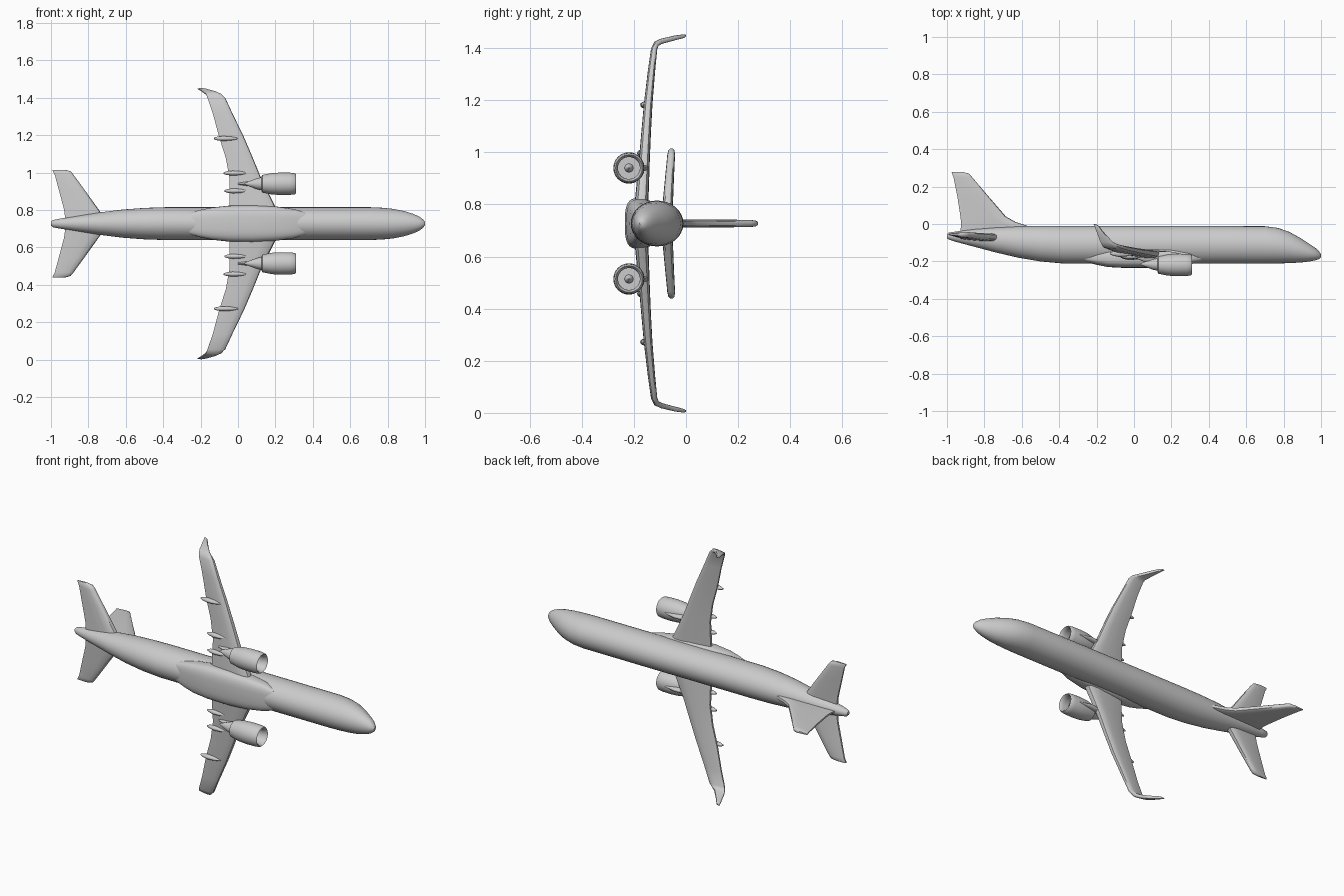
import bpy, bmesh, math
from mathutils import Vector

CZ = 0.727  # height of the fuselage axis
grey = bpy.data.materials.new("light grey")
grey.diffuse_color = (0.6, 0.6, 0.6, 1)


def loft(name, rings, closed=False, angle=40):
    """Skin a list of equal-length point rings; cap the ends unless closed into a loop."""
    bm = bmesh.new()
    vs = [[bm.verts.new(p) for p in r] for r in rings]
    n = len(vs[0])
    pairs = list(zip(vs, vs[1:])) + ([(vs[-1], vs[0])] if closed else [])
    for a, b in pairs:
        for i in range(n):
            j = (i + 1) % n
            bm.faces.new((a[i], a[j], b[j], b[i]))
    if not closed:
        bm.faces.new(vs[0])
        bm.faces.new(vs[-1])
    bmesh.ops.recalc_face_normals(bm, faces=bm.faces)
    me = bpy.data.meshes.new(name)
    bm.to_mesh(me)
    bm.free()
    me.materials.append(grey)
    ob = bpy.data.objects.new(name, me)
    bpy.context.collection.objects.link(ob)
    bpy.ops.object.select_all(action='DESELECT')
    bpy.context.view_layer.objects.active = ob
    ob.select_set(True)
    bpy.ops.object.shade_smooth_by_angle(angle=math.radians(angle))
    return ob


def ring(x, y, z, ry, rz, n=32, power=1.0):
    """Rounded cross-section across the x axis."""
    pts = []
    for i in range(n):
        a = 2 * math.pi * i / n
        c, s = math.cos(a), math.sin(a)
        pts.append((x, y + ry * math.copysign(abs(c) ** power, c),
                    z + rz * math.copysign(abs(s) ** power, s)))
    return pts


def body(name, rows, z, power=1.0, n=32):
    """rows: x, top y, bottom y, half width"""
    return loft(name, [ring(x, (t + b) / 2, z, (t - b) / 2, w, n, power)
                       for x, t, b, w in rows])


FOIL = [(0, 0), (.02, .28), (.1, .46), (.3, .5), (.6, .4), (.9, .24), (1, .15),
        (1, -.15), (.9, -.24), (.6, -.4), (.3, -.5), (.1, -.46), (.02, -.28)]


def surface(name, rows, side=1, fin=False):
    """rows: leading x, trailing x, y, distance from axis, thickness, thickness lean"""
    rings = []
    for le, te, y, d, t, lean in rows:
        r = []
        for u, v in FOIL:
            x = le + (te - le) * u
            if fin:
                r.append((x, y, CZ + v * t))
            else:
                r.append((x, y + v * t * math.cos(lean),
                          CZ + side * (d - v * t * math.sin(lean))))
        rings.append(r)
    return loft(name, rings)


# Fuselage with drooped nose and upswept tail
body("fuselage", [
    (1.0, -.162, -.178, .008), (.99, -.147, -.187, .022), (.97, -.128, -.194, .037),
    (.94, -.108, -.2, .051), (.89, -.075, -.206, .067), (.83, -.042, -.209, .079),
    (.77, -.021, -.211, .085), (.7, -.012, -.212, .088), (.3, -.01, -.212, .088),
    (-.1, -.01, -.212, .088), (-.38, -.01, -.211, .088), (-.5, -.01, -.2, .084),
    (-.62, -.012, -.18, .075), (-.74, -.018, -.152, .06), (-.86, -.028, -.12, .042),
    (-.95, -.04, -.096, .027), (-.99, -.046, -.083, .019), (-1.0, -.055, -.075, .01)], CZ)

# Belly fairing around the wing root
body("belly_fairing", [
    (.36, -.15, -.2, .06), (.3, -.13, -.216, .078), (.2, -.12, -.229, .092),
    (.08, -.12, -.235, .098), (-.05, -.12, -.235, .096), (-.14, -.13, -.23, .086),
    (-.2, -.14, -.218, .074), (-.27, -.15, -.2, .055)], CZ, power=.65)

# Fin with a curved dorsal root
surface("fin", [
    (-.5, -.93, -.05, 0, .03, 0), (-.57, -.925, -.01, 0, .03, 0),
    (-.635, -.925, .012, 0, .032, 0), (-.685, -.928, .04, 0, .032, 0),
    (-.78, -.945, .15, 0, .03, 0), (-.865, -.965, .25, 0, .027, 0),
    (-.88, -.972, .268, 0, .022, 0), (-.91, -.975, .277, 0, .01, 0)], fin=True)

for side, tag in ((1, "left"), (-1, "right")):
    # Wing that bends up into a swept winglet
    surface(tag + "_wing", [
        (.24, -.04, -.175, 0, .055, 0), (.2, -.045, -.17, .09, .052, 0),
        (.125, -.045, -.16, .24, .042, 0), (.08, -.065, -.153, .35, .037, 0),
        (.033, -.1, -.145, .46, .033, 0), (-.03, -.135, -.132, .59, .028, 0),
        (-.068, -.163, -.122, .672, .024, .1), (-.088, -.17, -.113, .69, .022, .7),
        (-.115, -.18, -.095, .699, .02, 1.3), (-.165, -.2, -.04, .713, .018, 1.35),
        (-.19, -.212, -.008, .719, .014, 1.35), (-.205, -.217, 0, .721, .006, 1.35)], side)

    # Tailplane
    surface(tag + "_tailplane", [
        (-.69, -.92, -.075, 0, .042, 0), (-.745, -.93, -.07, .075, .04, 0),
        (-.82, -.958, -.063, .18, .034, 0), (-.88, -.98, -.057, .262, .03, 0),
        (-.895, -.99, -.056, .28, .024, 0), (-.925, -.992, -.055, .288, .01, 0)], side)

    # Engine nacelle: outer cowl, hollow intake and recessed fan disc
    ez, ey = CZ + side * .213, -.219
    prof = [(.25, .002), (.25, .043), (.285, .042), (.304, .046), (.31, .051), (.304, .056),
            (.28, .059), (.23, .06), (.18, .057), (.13, .047), (.125, .036)]
    loft(tag + "_nacelle", [ring(x, ey, ez, r, r) for x, r in prof])
    # Fan spinner
    loft(tag + "_spinner", [ring(x, ey, ez, r, r, 16)
                            for x, r in ((.245, .018), (.262, .014), (.278, .003))])
    # Exhaust cone
    loft(tag + "_exhaust", [ring(x, ey + .004, ez, r, r, 20)
                            for x, r in ((.14, .038), (.1, .029), (.065, .016), (.035, .004))])
    # Pylon joining nacelle and wing
    body(tag + "_pylon", [
        (.25, -.158, -.18, .006), (.18, -.145, -.19, .013), (.1, -.15, -.21, .015),
        (.05, -.15, -.2, .012), (.0, -.16, -.18, .005)], ez, n=16)

    # Flap track fairings under the trailing edge
    for i, (d, x, y) in enumerate(((.175, -.045, -.175), (.27, -.05, -.17), (.455, -.1, -.158))):
        body(f"{tag}_flap_fairing_{i + 1}", [
            (x + .1, y + .006, y - .006, .004), (x + .06, y + .013, y - .015, .011),
            (x + .02, y + .015, y - .018, .013), (x - .01, y + .012, y - .012, .01),
            (x - .028, y + .005, y - .004, .004)], CZ + side * d, n=12)
